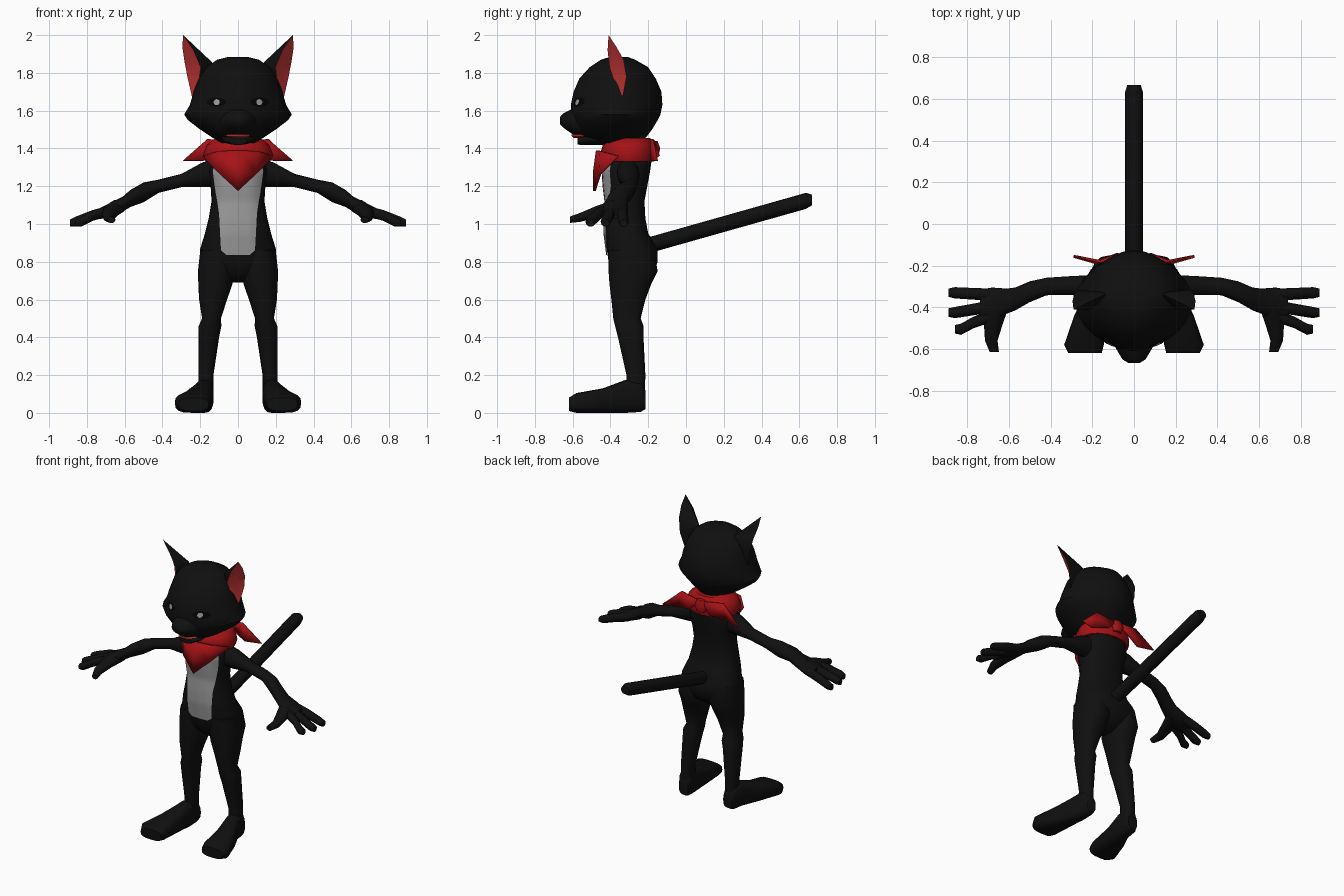
import bpy
import bmesh
import math
from mathutils import Vector
from mathutils.bvhtree import BVHTree

default_cube = bpy.data.objects.get("Cube")
if default_cube:
    bpy.data.objects.remove(default_cube, do_unlink=True)


def make_material(name, colour):
    material = bpy.data.materials.new(name)
    material.use_nodes = True
    material.diffuse_color = (*colour, 1)
    shader = material.node_tree.nodes["Principled BSDF"]
    shader.inputs["Base Color"].default_value = (*colour, 1)
    shader.inputs["Roughness"].default_value = 0.8
    return material


black_fur = make_material("black fur", (0.005, 0.005, 0.005))
eye_black = make_material("eye black", (0.001, 0.001, 0.001))
belly_grey = make_material("belly grey", (0.33, 0.33, 0.33))
scarf_red = make_material("scarf red", (0.38, 0.006, 0.008))
ear_red = make_material("ear red", (0.62, 0.04, 0.04))


def build(name, points, faces, materials, thickness=0, angle=50):
    """Make a smooth shaded object from points and faces."""
    mesh = bpy.data.meshes.new(name)
    mesh.from_pydata(points, [], faces)
    for material in materials:
        mesh.materials.append(material)
    bm = bmesh.new()
    bm.from_mesh(mesh)
    bmesh.ops.recalc_face_normals(bm, faces=bm.faces)
    bm.to_mesh(mesh)
    bm.free()
    part = bpy.data.objects.new(name, mesh)
    bpy.context.collection.objects.link(part)
    if thickness:
        solid = part.modifiers.new("thickness", "SOLIDIFY")
        solid.thickness = thickness
        solid.offset = 0
    bpy.ops.object.select_all(action="DESELECT")
    part.select_set(True)
    bpy.context.view_layer.objects.active = part
    bpy.ops.object.shade_smooth_by_angle(angle=math.radians(angle))
    return part


def slices(name, axis, sections, material, side=1, sides=16, power=1.0):
    """Loft rounded sections: (position, centre, half width, low, high)."""
    points, faces = [], []

    def soft(value):
        return math.copysign(abs(value) ** power, value)

    for position, centre, half, low, high in sections:
        for i in range(sides):
            turn = math.tau * i / sides
            u = centre + half * soft(math.cos(turn))
            v = (low + high) / 2 + (high - low) / 2 * soft(math.sin(turn))
            x, y, z = {"x": (position, u, v), "y": (u, position, v), "z": (u, v, position)}[axis]
            points.append((x * side, y, z))
    for row in range(len(sections) - 1):
        for i in range(sides):
            a, b = row * sides + i, row * sides + (i + 1) % sides
            faces.append((a, b, b + sides, a + sides))
    last = len(points) - sides
    faces.append(tuple(range(sides)))
    faces.append(tuple(range(last, last + sides)))
    return build(name, points, faces, [material])


def front_surface(part):
    """Return a function giving the front point of a part at x, z."""
    mesh = part.data
    tree = BVHTree.FromPolygons([v.co for v in mesh.vertices], [p.vertices for p in mesh.polygons])

    def find(x, z, lift):
        hit = tree.ray_cast(Vector((x, -2, z)), Vector((0, 1, 0)))[0]
        return (x, (hit.y if hit else -0.3) - lift, z)
    return find


# Torso with neck
torso = slices("torso", "z", [
    (0.69, 0, 0.04, -0.34, -0.24), (0.74, 0, 0.12, -0.39, -0.17),
    (0.80, 0, 0.20, -0.41, -0.15), (0.87, 0, 0.20, -0.42, -0.15),
    (0.95, 0, 0.175, -0.43, -0.20), (1.03, 0, 0.155, -0.43, -0.215),
    (1.12, 0, 0.14, -0.425, -0.22), (1.20, 0, 0.145, -0.435, -0.205),
    (1.28, 0, 0.16, -0.44, -0.19), (1.35, 0, 0.14, -0.43, -0.18),
    (1.39, 0, 0.09, -0.39, -0.22), (1.50, 0, 0.075, -0.37, -0.24)],
    black_fur, sides=20, power=0.8)

# Belly patch that follows the torso
on_torso = front_surface(torso)
outline = [(0.835, 0.06), (0.86, 0.09), (0.95, 0.095), (1.05, 0.10),
           (1.12, 0.11), (1.20, 0.125), (1.28, 0.135), (1.34, 0.12)]
rows = []
for (z0, w0), (z1, w1) in zip(outline, outline[1:]):
    rows += [(z0 + (z1 - z0) * k / 4, w0 + (w1 - w0) * k / 4) for k in range(4)]
columns = 13
points = [on_torso(w * (2 * i / (columns - 1) - 1), z, 0.007) for z, w in rows for i in range(columns)]
faces = [(r * columns + i, r * columns + i + 1, (r + 1) * columns + i + 1, (r + 1) * columns + i)
         for r in range(len(rows) - 1) for i in range(columns - 1)]
build("belly_patch", points, faces, [belly_grey])

# Head, snout, jaw and mouth
head = slices("head", "z", [
    (1.43, 0, 0.09, -0.50, -0.26), (1.46, 0, 0.14, -0.56, -0.21),
    (1.50, 0, 0.20, -0.59, -0.18), (1.55, 0, 0.265, -0.605, -0.15),
    (1.58, 0, 0.285, -0.61, -0.135), (1.63, 0, 0.255, -0.61, -0.125),
    (1.70, 0, 0.235, -0.595, -0.13), (1.77, 0, 0.21, -0.565, -0.16),
    (1.83, 0, 0.17, -0.51, -0.20), (1.87, 0, 0.11, -0.45, -0.27),
    (1.885, 0, 0.05, -0.40, -0.31)], black_fur, sides=24, power=1.12)
slices("snout", "y", [
    (-0.48, 0, 0.15, 1.43, 1.66), (-0.60, 0, 0.085, 1.475, 1.61),
    (-0.65, 0, 0.055, 1.51, 1.585), (-0.668, 0, 0.025, 1.53, 1.565)], black_fur)
slices("jaw", "y", [
    (-0.36, 0, 0.10, 1.42, 1.54), (-0.52, 0, 0.085, 1.418, 1.48),
    (-0.575, 0, 0.05, 1.42, 1.458)], black_fur)
slices("mouth", "z", [
    (1.456, 0, 0.045, -0.595, -0.45), (1.466, 0, 0.07, -0.605, -0.45),
    (1.474, 0, 0.06, -0.605, -0.45)], ear_red)

# Collar of the scarf
slices("scarf_collar", "z", [
    (1.33, 0, 0.17, -0.43, -0.17), (1.37, 0, 0.185, -0.455, -0.16),
    (1.42, 0, 0.165, -0.44, -0.165), (1.455, 0, 0.12, -0.40, -0.19)], scarf_red)
slices("scarf_knot", "z", [
    (1.36, 0, 0.03, -0.18, -0.145), (1.40, 0, 0.045, -0.19, -0.135),
    (1.44, 0, 0.03, -0.18, -0.15)], scarf_red, sides=10)

# Pointed front of the scarf
build("scarf_front", [
    (-0.185, -0.36, 1.36), (-0.10, -0.45, 1.385), (0, -0.47, 1.39),
    (0.10, -0.45, 1.385), (0.185, -0.36, 1.36), (-0.095, -0.455, 1.265),
    (0, -0.485, 1.28), (0.095, -0.455, 1.265), (0, -0.485, 1.175)],
    [(0, 1, 5), (1, 2, 6, 5), (2, 3, 7, 6), (3, 4, 7), (5, 6, 8), (6, 7, 8)],
    [scarf_red], thickness=0.014)

# Straight tail
slices("tail", "y", [
    (-0.25, 0, 0.042, 0.83, 0.915), (0.635, 0, 0.042, 1.08, 1.165),
    (0.668, 0, 0.032, 1.10, 1.155)], black_fur)

on_head = front_surface(head)


def eye_plate(name, x, half, tall, lift, material):
    """A thin oval that lies on the face."""
    count = 16
    rim = [(math.cos(math.tau * i / count), math.sin(math.tau * i / count)) for i in range(count)]
    spots = [(0, 0)] + [(a / 2, b / 2) for a, b in rim] + rim
    points = [on_head(x + a * half, 1.645 + b * tall, lift) for a, b in spots]
    faces = []
    for i in range(count):
        a, b = 1 + i, 1 + (i + 1) % count
        faces += [(0, a, b), (a, a + count, b + count, b)]
    build(name, points, faces, [material])


for label, s in (("left", 1), ("right", -1)):
    # Eyes
    eye_plate(label + "_eye", s * 0.115, 0.05, 0.025, 0.003, eye_black)
    eye_plate(label + "_iris", s * 0.113, 0.016, 0.016, 0.007, belly_grey)

    # Ear: red hollow inside an outline that runs back into the head
    rim = [Vector(p) for p in (
        (0.29, -0.41, 2.0), (0.235, -0.415, 1.92), (0.197, -0.405, 1.83), (0.21, -0.375, 1.74),
        (0.243, -0.335, 1.67), (0.268, -0.315, 1.78), (0.285, -0.33, 1.87), (0.295, -0.37, 1.94))]
    root = Vector((0.12, -0.33, 1.84))
    count = len(rim)
    points = rim + [p.lerp(root, 0.88) for p in rim] + [Vector((0.225, -0.365, 1.82))]
    faces = []
    for i in range(count):
        j = (i + 1) % count
        faces += [(i, j, 2 * count), (i, j, j + count, i + count)]
    ear = build(label + "_ear", [(p.x * s, p.y, p.z) for p in points], faces, [black_fur, ear_red])
    for face in ear.data.polygons:
        face.material_index = int(2 * count in face.vertices)

    # Loose scarf end at the back
    build(label + "_scarf_end", [(x * s, y, z) for x, y, z in (
        (0.01, -0.165, 1.43), (0.16, -0.18, 1.45), (0.29, -0.155, 1.335),
        (0.185, -0.185, 1.335), (0.08, -0.145, 1.36))],
        [(0, 1, 4), (1, 3, 4), (1, 2, 3)], [scarf_red], thickness=0.014)

    # Arm and palm
    slices(label + "_arm", "x", [
        (0.08, -0.31, 0.06, 1.20, 1.36), (0.19, -0.305, 0.06, 1.195, 1.325),
        (0.30, -0.295, 0.045, 1.195, 1.265), (0.42, -0.30, 0.042, 1.165, 1.235),
        (0.50, -0.325, 0.05, 1.115, 1.22), (0.57, -0.36, 0.055, 1.09, 1.18),
        (0.61, -0.37, 0.06, 1.065, 1.145), (0.68, -0.385, 0.08, 1.035, 1.11),
        (0.74, -0.39, 0.075, 1.025, 1.08)], black_fur, side=s)

    # Fingers and thumb
    for finger, base, end, tip in (("outer", -0.34, -0.33, 0.89), ("middle", -0.395, -0.425, 0.89),
                                   ("inner", -0.44, -0.505, 0.86)):
        slices(f"{label}_{finger}_finger", "x", [
            (0.68, base, 0.03, 1.04, 1.10), (0.77, (base + end) / 2, 0.028, 1.015, 1.075),
            (tip - 0.03, end, 0.027, 0.985, 1.04), (tip, end, 0.02, 0.985, 1.025)],
            black_fur, side=s, sides=10)
    slices(label + "_thumb", "y", [
        (-0.38, 0.64, 0.045, 1.05, 1.13), (-0.48, 0.675, 0.045, 1.03, 1.095),
        (-0.56, 0.685, 0.03, 1.01, 1.06), (-0.615, 0.67, 0.022, 1.005, 1.04)],
        black_fur, side=s, sides=10)

    # Leg
    slices(label + "_leg", "z", [
        (0.86, 0.11, 0.09, -0.41, -0.17), (0.75, 0.115, 0.097, -0.41, -0.15),
        (0.68, 0.12, 0.09, -0.405, -0.185), (0.60, 0.132, 0.074, -0.395, -0.215),
        (0.50, 0.14, 0.05, -0.385, -0.24), (0.46, 0.148, 0.06, -0.375, -0.225),
        (0.40, 0.155, 0.055, -0.36, -0.225), (0.20, 0.17, 0.04, -0.315, -0.215),
        (0.05, 0.17, 0.04, -0.32, -0.22)], black_fur, side=s, power=0.85)

    # Foot turned slightly outward
    slices(label + "_foot", "y", [
        (-0.215, 0.17, 0.035, 0.02, 0.12), (-0.24, 0.175, 0.045, 0.005, 0.17),
        (-0.32, 0.18, 0.05, 0, 0.175), (-0.44, 0.212, 0.075, 0, 0.13),
        (-0.58, 0.24, 0.095, 0, 0.105), (-0.62, 0.235, 0.08, 0.01, 0.08)],
        black_fur, side=s, power=0.7)
